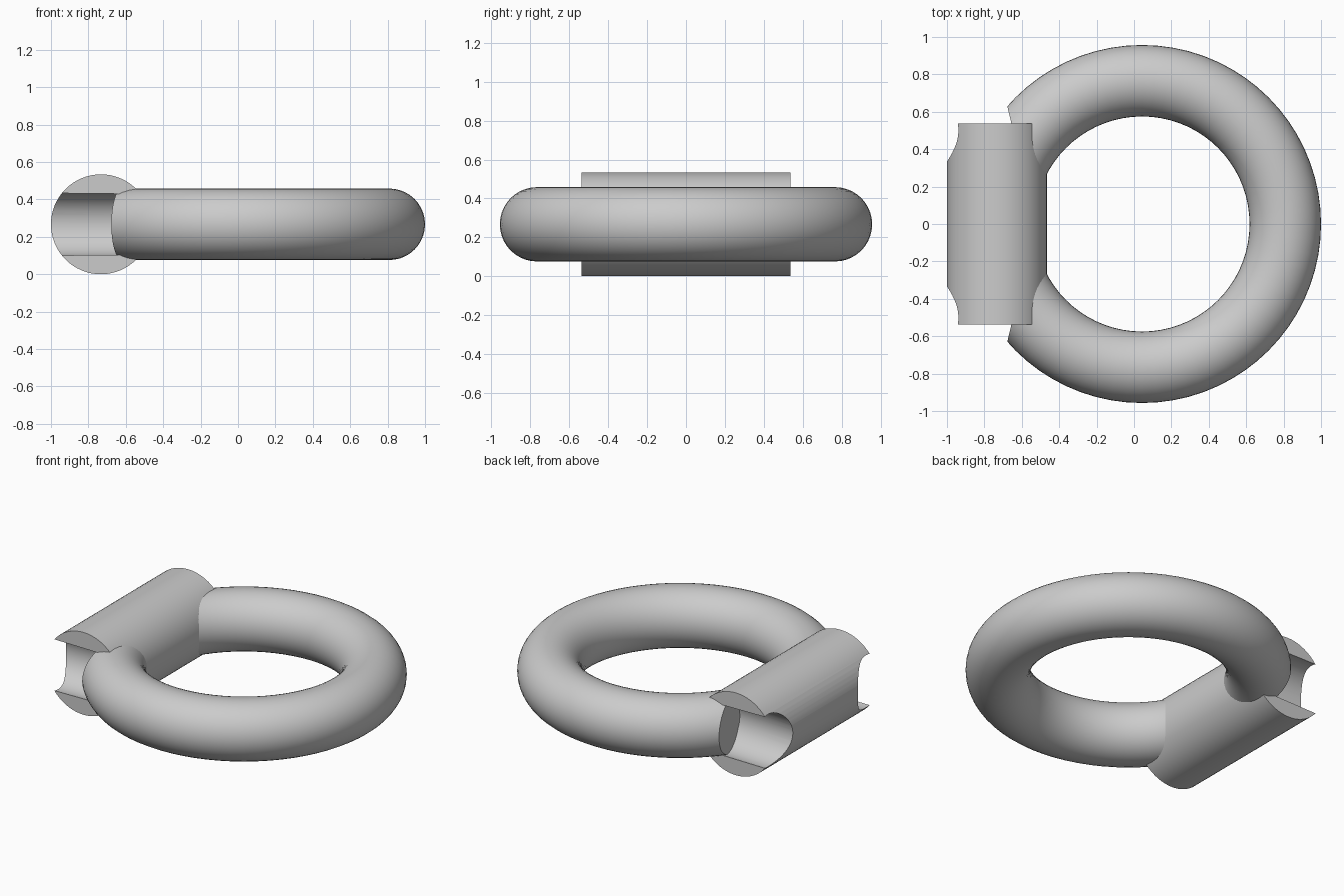
import bpy, bmesh
from math import pi, radians
from mathutils import Vector, Matrix

old = bpy.data.objects.get("Cube")
if old:
    bpy.data.objects.remove(old, do_unlink=True)

RING_X, RING_R, TUBE_R = 0.043, 0.766, 0.191
BAR_X, BAR_R, BAR_HALF = -0.733, 0.267, 0.536
MID_Z = BAR_R

grey = bpy.data.materials.new("plain grey")
grey.use_nodes = True
grey.diffuse_color = (0.6, 0.6, 0.6, 1)
grey.node_tree.nodes["Principled BSDF"].inputs["Base Color"].default_value = grey.diffuse_color


def make_object(name, bm):
    bmesh.ops.recalc_face_normals(bm, faces=bm.faces)
    mesh = bpy.data.meshes.new(name)
    bm.to_mesh(mesh)
    bm.free()
    obj = bpy.data.objects.new(name, mesh)
    bpy.context.collection.objects.link(obj)
    mesh.materials.append(grey)
    return obj


def activate(obj):
    bpy.ops.object.select_all(action='DESELECT')
    obj.select_set(True)
    bpy.context.view_layer.objects.active = obj


def rod(name, start, end, radius, sides=64):
    """Closed cylinder between two points."""
    start, end = Vector(start), Vector(end)
    axis = end - start
    bm = bmesh.new()
    turn = axis.to_track_quat('Z', 'Y').to_matrix().to_4x4()
    bmesh.ops.create_cone(bm, cap_ends=True, segments=sides, radius1=radius, radius2=radius,
                          depth=axis.length,
                          matrix=Matrix.Translation((start + end) / 2) @ turn)
    return make_object(name, bm)


# Open ring: sweep half the tube, trim its end flat, then mirror
bm = bmesh.new()
profile = Matrix.Translation((RING_X + RING_R, 0, MID_Z)) @ Matrix.Rotation(pi / 2, 4, 'X')
bmesh.ops.create_circle(bm, segments=40, radius=TUBE_R, matrix=profile)
bmesh.ops.spin(bm, geom=bm.verts[:] + bm.edges[:], cent=(RING_X, 0, MID_Z),
               axis=(0, 0, 1), angle=pi, steps=36)
cut = bmesh.ops.bisect_plane(bm, geom=bm.verts[:] + bm.edges[:] + bm.faces[:],
                             plane_co=(-0.68, 0.64, 0), plane_no=(-0.972, -0.233, 0),
                             clear_outer=True)
rim = [e for e in cut["geom_cut"] if isinstance(e, bmesh.types.BMEdge)]
bmesh.ops.edgenet_fill(bm, edges=rim)
ring = make_object("open_ring", bm)
mirror = ring.modifiers.new("mirror", 'MIRROR')
mirror.use_axis = (False, True, False)
activate(ring)
bpy.ops.object.modifier_apply(modifier=mirror.name)

# Cross bar closing the gap, with a round channel cut through each end
bar = rod("cross_bar", (BAR_X, -BAR_HALF, MID_Z), (BAR_X, BAR_HALF, MID_Z), BAR_R)
for side in (-1, 1):
    cutter = rod("channel_cutter", (-1.1, side * 0.508, MID_Z),
                 (-0.6, side * 0.486, MID_Z), 0.17)
    cutter.hide_render = True
    channel = bar.modifiers.new("channel", 'BOOLEAN')
    channel.operation = 'DIFFERENCE'
    channel.solver = 'EXACT'
    channel.object = cutter
    activate(bar)
    bpy.ops.object.modifier_apply(modifier=channel.name)
    bpy.data.objects.remove(cutter, do_unlink=True)

# Smooth shading with crisp cut edges
for obj in (ring, bar):
    activate(obj)
    bpy.ops.object.shade_smooth_by_angle(angle=radians(30))
